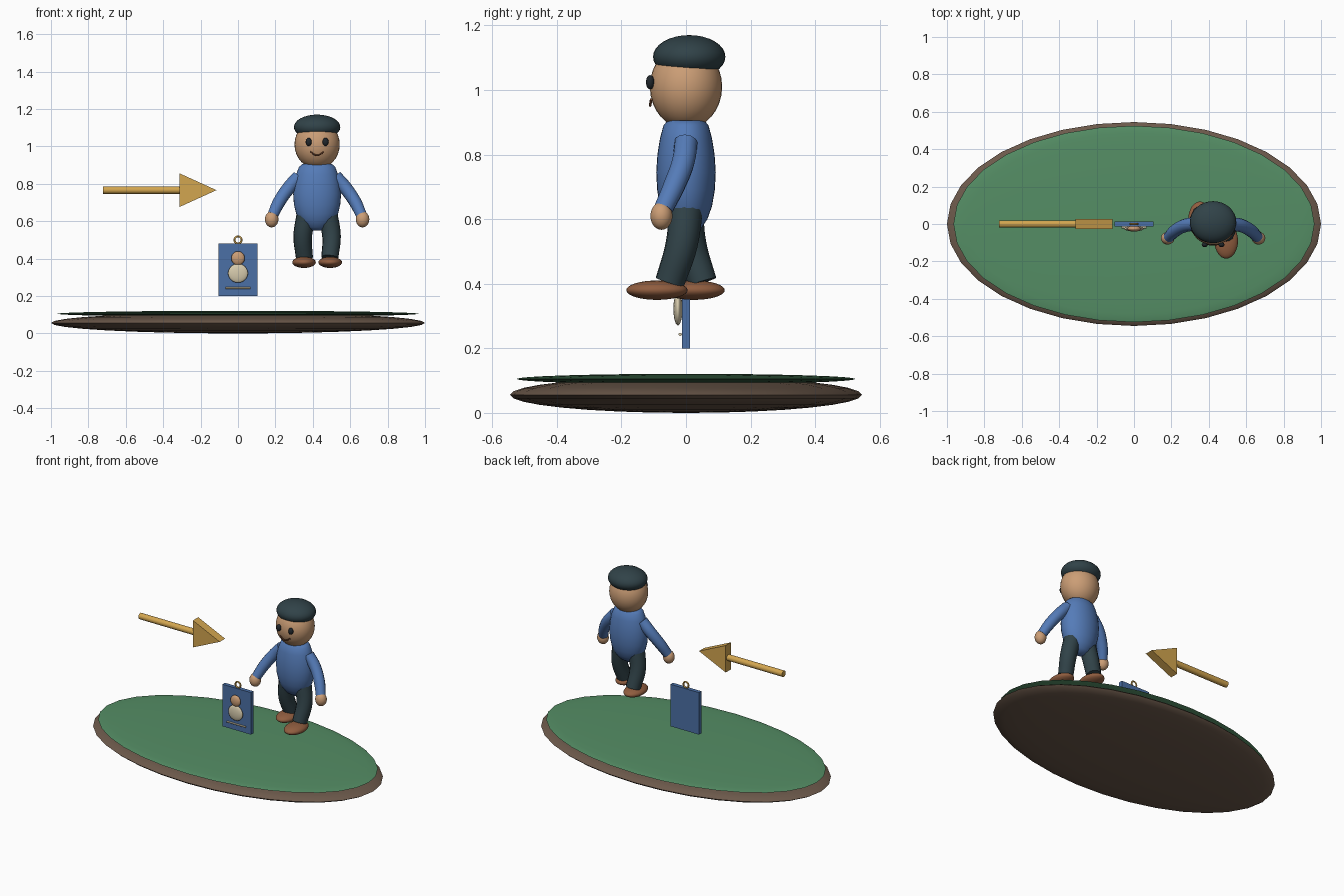
import bpy, math
from mathutils import Vector

if "Cube" in bpy.data.objects:
    bpy.data.objects.remove(bpy.data.objects["Cube"])

def material(name, rgb):
    m = bpy.data.materials.new(name)
    m.diffuse_color = (*rgb, 1)
    m.use_nodes = True
    m.node_tree.nodes["Principled BSDF"].inputs["Base Color"].default_value = m.diffuse_color
    return m

EARTH = material("earth", (0.15, 0.10, 0.07))
GRASS = material("grass", (0.09, 0.27, 0.13))
BLUE = material("blue_cloth", (0.09, 0.20, 0.48))
CARD = material("card_blue", (0.07, 0.16, 0.38))
SKIN = material("skin", (0.60, 0.34, 0.18))
DARK = material("dark_cloth", (0.03, 0.055, 0.065))
SHOE = material("shoe_leather", (0.28, 0.11, 0.05))
GOLD = material("gold", (0.65, 0.38, 0.08))
CREAM = material("cream", (0.68, 0.60, 0.42))
EYE = material("eye_dark", (0.015, 0.02, 0.025))
LIP = material("lip", (0.20, 0.07, 0.03))

def finish(name, mat, angle=40):
    o = bpy.context.object
    o.name = name
    o.data.materials.clear()
    o.data.materials.append(mat)
    bpy.ops.object.transform_apply(location=False, rotation=True, scale=True)
    if angle:
        bpy.ops.object.shade_smooth_by_angle(angle=math.radians(angle))
    return o

def ball(name, mat, loc, radii, seg=32, rings=16):
    bpy.ops.mesh.primitive_uv_sphere_add(segments=seg, ring_count=rings, radius=1, location=loc)
    bpy.context.object.scale = radii
    return finish(name, mat, 60)

def box(name, mat, loc, size):
    bpy.ops.mesh.primitive_cube_add(size=1, location=loc)
    bpy.context.object.scale = size
    return finish(name, mat, 0)

def rod(name, mat, x0, x1, y, z, r):
    bpy.ops.mesh.primitive_cylinder_add(vertices=24, radius=r, depth=x1 - x0,
        location=((x0 + x1) / 2, y, z), rotation=(0, math.pi / 2, 0))
    return finish(name, mat)

def tube(name, mat, pts, radii):
    c = bpy.data.curves.new(name, 'CURVE')
    c.dimensions = '3D'
    c.bevel_depth, c.bevel_resolution, c.use_fill_caps = 1, 4, True
    c.resolution_u = 6
    s = c.splines.new('BEZIER')
    s.bezier_points.add(len(pts) - 1)
    for bp, p, r in zip(s.bezier_points, pts, radii):
        bp.co, bp.radius = Vector(p), r
        bp.handle_left_type = bp.handle_right_type = 'AUTO'
    o = bpy.data.objects.new(name, c)
    bpy.context.collection.objects.link(o)
    bpy.ops.object.select_all(action='DESELECT')
    o.select_set(True)
    bpy.context.view_layer.objects.active = o
    bpy.ops.object.convert(target='MESH')
    return finish(name, mat, 50)

def mesh(name, mat, verts, faces, angle=0):
    me = bpy.data.meshes.new(name)
    me.from_pydata(verts, [], faces)
    o = bpy.data.objects.new(name, me)
    bpy.context.collection.objects.link(o)
    bpy.ops.object.select_all(action='DESELECT')
    o.select_set(True)
    bpy.context.view_layer.objects.active = o
    return finish(name, mat, angle)

# Oval island
ball("island_base", EARTH, (0, 0, 0.056), (1, 0.545, 0.056))
ball("island_grass", GRASS, (0, 0, 0.105), (0.965, 0.525, 0.016))

# Hanging picture card
box("card", CARD, (0, 0, 0.34), (0.21, 0.026, 0.28))
ball("card_figure_body", CREAM, (0, -0.025, 0.322), (0.053, 0.014, 0.051))
ball("card_figure_head", SKIN, (0, -0.025, 0.402), (0.036, 0.016, 0.037))
rod("card_line", CREAM, -0.068, 0.068, -0.018, 0.243, 0.005)
bpy.ops.mesh.primitive_torus_add(location=(0, 0, 0.5), rotation=(math.pi / 2, 0, 0),
    major_radius=0.019, minor_radius=0.005, major_segments=32, minor_segments=10)
finish("card_ring", GOLD, 60)

# Direction arrow
rod("arrow_shaft", GOLD, -0.722, -0.305, 0, 0.766, 0.02)
tri = [(-0.313, 0.676), (-0.115, 0.766), (-0.313, 0.856)]
mesh("arrow_head", GOLD, [(x, y, z) for y in (-0.028, 0.028) for x, z in tri],
     [(0, 1, 2), (5, 4, 3), (0, 3, 4, 1), (1, 4, 5, 2), (2, 5, 3, 0)])

# Walking figure: head, hair and face
CX = 0.423
ball("head", SKIN, (CX, 0, 1.01), (0.121, 0.112, 0.13))
ball("hair", DARK, (CX, 0.01, 1.103), (0.124, 0.112, 0.067))
for side, tag in ((-1, "left"), (1, "right")):
    ball("eye_" + tag, EYE, (CX + side * 0.045, -0.111, 1.024), (0.016, 0.013, 0.022), 20, 12)
tube("mouth", LIP, [(CX - 0.036, -0.108, 0.971), (CX, -0.111, 0.952), (CX + 0.036, -0.108, 0.971)],
     [0.004] * 3)

# Torso, lathed from an oval profile
profile = [(0.08, 0.905), (0.097, 0.89), (0.112, 0.85), (0.123, 0.80), (0.128, 0.745),
           (0.124, 0.69), (0.112, 0.64), (0.092, 0.60), (0.062, 0.567), (0.03, 0.55)]
N = 32
verts = [(CX + r * math.cos(2 * math.pi * i / N), 0.72 * r * math.sin(2 * math.pi * i / N), z)
         for r, z in profile for i in range(N)]
faces = [(j * N + i, (j + 1) * N + i, (j + 1) * N + (i + 1) % N, j * N + (i + 1) % N)
         for j in range(len(profile) - 1) for i in range(N)]
faces += [tuple(range(N)), tuple(reversed(range(len(verts) - N, len(verts))))]
mesh("torso", BLUE, verts, faces, 45)

# Arms, hands, legs and shoes
for side, tag, swing in ((-1, "left", 1), (1, "right", -1)):
    arm = [(0.098, 0, 0.838), (0.15, -0.008, 0.78), (0.205, -0.038, 0.70), (0.237, -0.07, 0.632)]
    tube("arm_" + tag, BLUE, [(CX + side * x, y, z) for x, y, z in arm],
         [0.036, 0.036, 0.034, 0.03])
    ball("hand_" + tag, SKIN, (CX + side * 0.243, -0.076, 0.61), (0.036, 0.034, 0.043))
    leg = [(0.058, 0, 0.63), (0.077, swing * 0.014, 0.52), (0.068, swing * 0.05, 0.405)]
    tube("leg_" + tag, DARK, [(CX + side * x, y, z) for x, y, z in leg],
         [0.053, 0.05, 0.046])
    ball("shoe_" + tag, SHOE, (CX + side * 0.07, 0.025 if swing > 0 else -0.09, 0.38),
         (0.063, 0.095, 0.03))
